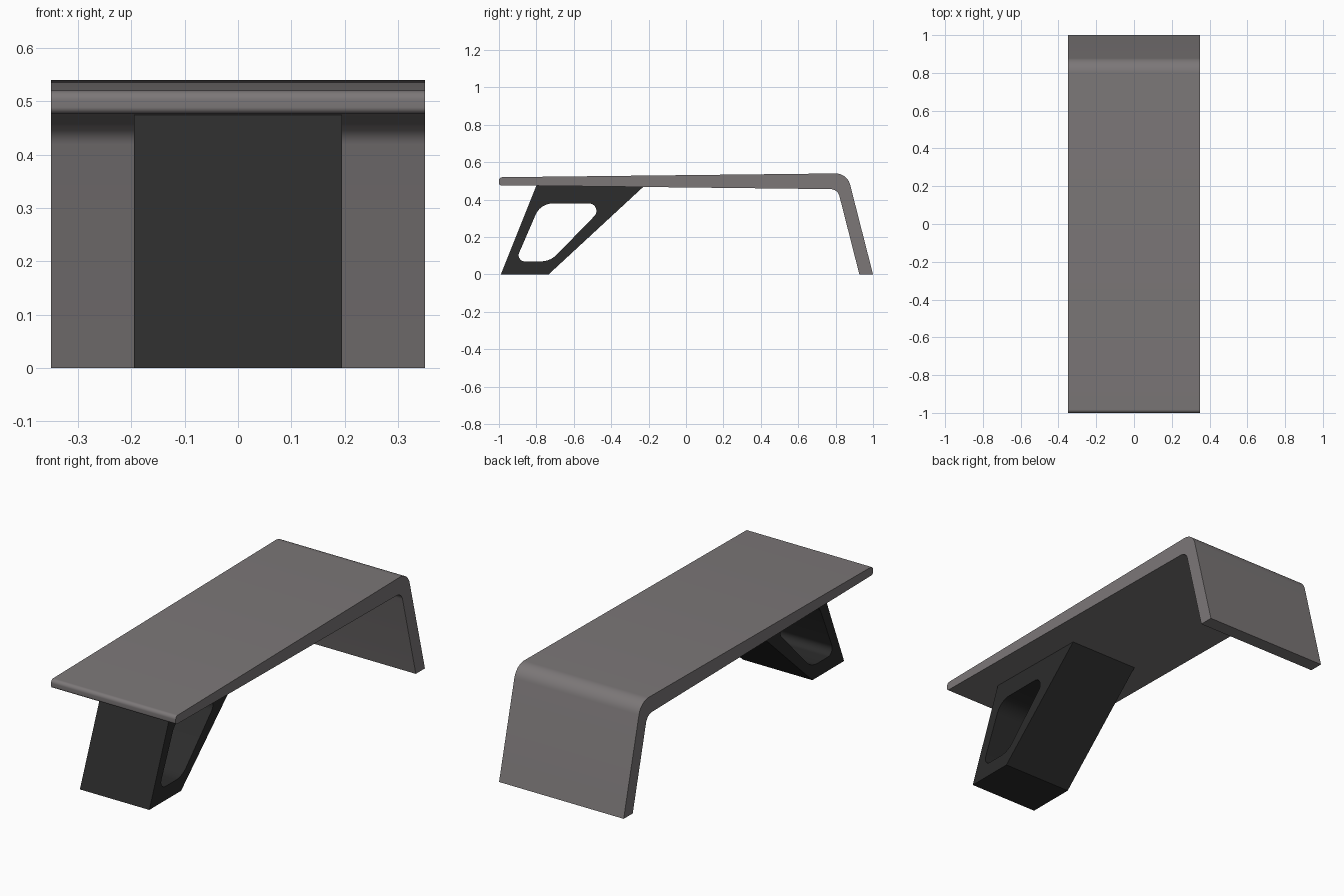
import bpy, bmesh, math
from mathutils import Vector

if "Cube" in bpy.data.objects:
    bpy.data.objects.remove(bpy.data.objects["Cube"])


def rounded(corners, steps=10):
    """Round each (y, z, radius) corner of a closed outline."""
    pts, n = [], len(corners)
    for i, (y, z, r) in enumerate(corners):
        c = Vector((y, z))
        if r == 0:
            pts.append(c)
            continue
        a = (Vector(corners[i - 1][:2]) - c).normalized()
        b = (Vector(corners[(i + 1) % n][:2]) - c).normalized()
        half = a.angle(b) / 2
        centre = c + (a + b).normalized() * (r / math.sin(half))
        t = r / math.tan(half)
        u, v = c + a * t - centre, c + b * t - centre
        sweep = math.pi - 2 * half
        for k in range(steps + 1):
            f = k / steps
            pts.append(centre + (u * math.sin((1 - f) * sweep) + v * math.sin(f * sweep)) / math.sin(sweep))
    return pts


def extrude_profile(name, loops, half_width, color):
    """Fill side-view outlines (inner loops are holes) and extrude along x."""
    bm = bmesh.new()
    for loop in loops:
        vs = [bm.verts.new((-half_width, p.x, p.y)) for p in rounded(loop)]
        for i, v in enumerate(vs):
            bm.edges.new((vs[i - 1], v))
    bmesh.ops.triangle_fill(bm, use_beauty=True, use_dissolve=False, edges=bm.edges[:], normal=(1, 0, 0))
    ext = bmesh.ops.extrude_face_region(bm, geom=bm.faces[:], use_keep_orig=True)
    moved = [g for g in ext["geom"] if isinstance(g, bmesh.types.BMVert)]
    bmesh.ops.translate(bm, verts=moved, vec=(2 * half_width, 0, 0))
    bmesh.ops.recalc_face_normals(bm, faces=bm.faces[:])
    mesh = bpy.data.meshes.new(name)
    bm.to_mesh(mesh)
    bm.free()
    obj = bpy.data.objects.new(name, mesh)
    bpy.context.collection.objects.link(obj)
    mat = bpy.data.materials.new(name + "_material")
    mat.diffuse_color = color
    mat.use_nodes = True
    mat.node_tree.nodes["Principled BSDF"].inputs["Base Color"].default_value = mat.diffuse_color
    mesh.materials.append(mat)
    bpy.ops.object.select_all(action='DESELECT')
    obj.select_set(True)
    bpy.context.view_layer.objects.active = obj
    bpy.ops.object.shade_smooth_by_angle(angle=math.radians(30))
    return obj


# Table top bending down into the slanted back panel
extrude_profile("table_top", [[
    (-1.0, 0.477, 0.012), (-1.0, 0.52, 0.018), (0.862, 0.541, 0.08),
    (1.0, 0.0, 0), (0.927, 0.0, 0), (0.811, 0.456, 0.05)]],
    0.35, (0.2, 0.185, 0.187, 1))

# Slanted front leg with a rounded opening running through it
extrude_profile("front_leg", [
    [(-0.99, 0.0, 0), (-0.735, 0.0, 0), (-0.228, 0.469, 0), (-0.80, 0.475, 0)],
    [(-0.912, 0.07, 0.033), (-0.726, 0.07, 0.12), (-0.424, 0.38, 0.04), (-0.778, 0.38, 0.1)]],
    0.195, (0.025, 0.025, 0.025, 1))
